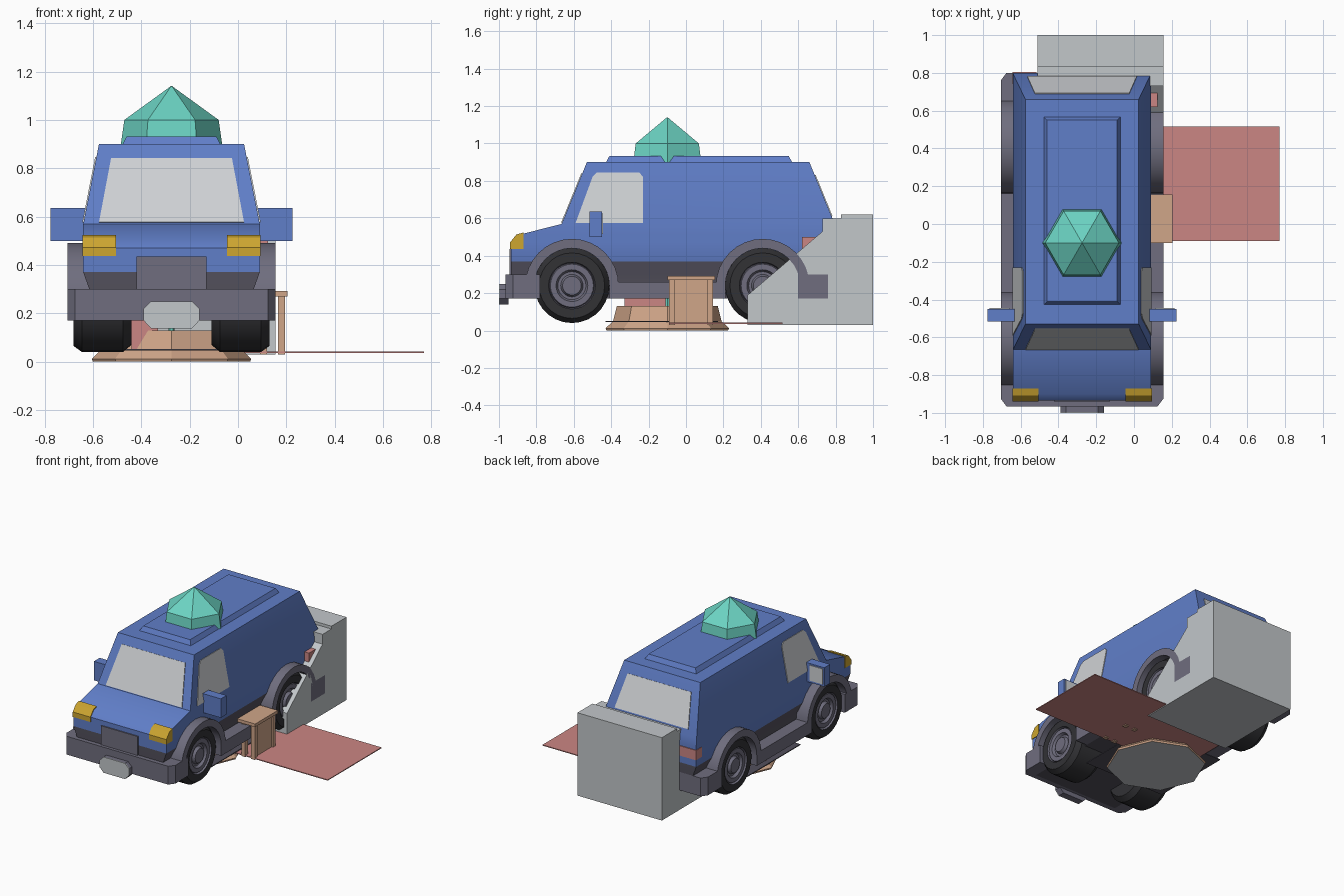
import bpy, bmesh, math
from mathutils import Vector

if "Cube" in bpy.data.objects:
    bpy.data.objects.remove(bpy.data.objects["Cube"])

CX = -0.275  # van centre line


def mat(name, r, g, b):
    m = bpy.data.materials.new(name)
    m.diffuse_color = (r, g, b, 1)
    m.use_nodes = True
    m.node_tree.nodes["Principled BSDF"].inputs["Base Color"].default_value = m.diffuse_color
    return m


BLUE = mat("blue paint", .117, .209, .578)
TRIM = mat("purple grey trim", .16, .155, .21)
DARK = mat("dark underbody", .085, .08, .107)
TYRE = mat("tyre black", .032, .032, .036)
GLASS = mat("pale glass", .62, .64, .66)
STONE = mat("light grey", .54, .57, .59)
YELLOW = mat("lamp yellow", .61, .38, .03)
PINK = mat("pink cloth", .6, .24, .23)
TAN = mat("tan wood", .63, .38, .25)
TEAL = mat("teal canvas", .15, .66, .55)


def finish(name, bm, *mats, smooth=False):
    bmesh.ops.recalc_face_normals(bm, faces=bm.faces)
    me = bpy.data.meshes.new(name)
    bm.to_mesh(me)
    bm.free()
    ob = bpy.data.objects.new(name, me)
    bpy.context.collection.objects.link(ob)
    for m in mats:
        me.materials.append(m)
    if smooth:
        bpy.ops.object.select_all(action='DESELECT')
        ob.select_set(True)
        bpy.context.view_layer.objects.active = ob
        bpy.ops.object.shade_smooth_by_angle(angle=math.radians(35))
    return ob


def loft(name, rings, *mats, smooth=False, rule=None):
    """Skin closed rings of equal length and cap both ends."""
    bm = bmesh.new()
    vs = [[bm.verts.new(p) for p in r] for r in rings]
    n = len(vs[0])
    for a, b in zip(vs, vs[1:]):
        for i in range(n):
            bm.faces.new((a[i], a[(i + 1) % n], b[(i + 1) % n], b[i]))
    bm.faces.new(vs[0][::-1])
    bm.faces.new(vs[-1])
    if rule:
        for f in bm.faces:
            f.material_index = rule(f.calc_center_median())
    return finish(name, bm, *mats, smooth=smooth)


def box(name, x0, x1, y0, y1, z0, z1, m, inset=0):
    def ring(z, i):
        return [(x0 + i, y0 + i, z), (x1 - i, y0 + i, z), (x1 - i, y1 - i, z), (x0 + i, y1 - i, z)]
    return loft(name, [ring(z0, 0), ring(z1, inset)], m)


def side_prism(name, x0, x1, yz, m, smooth=False):
    return loft(name, [[(x, y, z) for y, z in yz] for x in (x0, x1)], m, smooth=smooth)


def plate(name, pts, out, m):
    """Thin panel laid on a surface, raised towards 'out'."""
    p = [Vector(q) for q in pts]
    n = (p[1] - p[0]).cross(p[2] - p[0]).normalized()
    if n.dot(Vector(out)) < 0:
        n = -n
    return loft(name, [[q - n * .003 for q in p], [q + n * .005 for q in p]], m)


def lathe_z(name, x, y, prof, sides, *mats, rule=None):
    rings = [[(x + r * math.cos(2 * math.pi * i / sides), y + r * math.sin(2 * math.pi * i / sides), z)
              for i in range(sides)] for r, z in prof]
    return loft(name, rings, *mats, rule=rule)


# van body: rectangles (z, front y, rear y, half width) stacked upwards
levels = [(.17, -.93, .79, .34), (.30, -.935, .80, .34), (.37, -.935, .80, .365), (.47, -.935, .80, .365),
          (.51, -.90, .80, .365), (.57, -.665, .795, .365), (.90, -.53, .66, .30)]
loft("van_body", [[(CX - h, a, z), (CX + h, a, z), (CX + h, b, z), (CX - h, b, z)] for z, a, b, h in levels],
     BLUE, DARK, smooth=True, rule=lambda c: int(c.z < .37))
box("roof_panel", CX - .205, CX + .205, -.43, .57, .895, .932, BLUE, .02)


# glass panels
def screen_y(z):
    return -.665 + (z - .57) * .409


def rear_y(z):
    return .795 - (z - .57) * .409


def half(z):
    return .365 - (z - .57) * .197


plate("windscreen", [(CX - .30, screen_y(.575), .575), (CX + .30, screen_y(.575), .575),
                     (CX + .25, screen_y(.84), .84), (CX - .25, screen_y(.84), .84)], (0, -1, 0), GLASS)
plate("rear_window", [(CX - .29, rear_y(.61), .61), (CX + .29, rear_y(.61), .61),
                      (CX + .25, rear_y(.83), .83), (CX - .25, rear_y(.83), .83)], (0, 1, 0), GLASS)
WINDOW = [(-.59, .575), (-.50, .82), (-.475, .845), (-.25, .845), (-.23, .82), (-.23, .575)]
NOSE = [(-.94, .437), (-.94, .472), (-.907, .513), (-.87, .524), (-.87, .437)]


# wheel arch outline
def arch(cy):
    a = [math.pi * i / 16 for i in range(17)]
    return ([(cy + .25, .17)] + [(cy + .25 * math.cos(t), .24 + .25 * math.sin(t)) for t in a] + [(cy - .25, .17)]
            + [(cy - .2, .17)] + [(cy - .2 * math.cos(t), .24 + .2 * math.sin(t)) for t in a] + [(cy + .2, .17)])


# parts repeated on both sides
for s, side in ((-1, "left"), (1, "right")):
    def X(d):
        return CX + s * d
    plate(side + "_window", [(X(half(z)), y, z) for y, z in WINDOW], (s, 0, 0), GLASS)
    side_prism(side + "_headlight", X(.23), X(.369), NOSE, YELLOW)
    box(side + "_mirror", min(X(.355), X(.5)), max(X(.355), X(.5)), -.515, -.45, .5, .635, BLUE)
    plate(side + "_mirror_glass", [(X(.385), -.45, .515), (X(.49), -.45, .515),
                                   (X(.49), -.45, .625), (X(.385), -.45, .625)], (0, 1, 0), GLASS)
    box(side + "_tail_lamp", min(X(.24), X(.368)), max(X(.24), X(.368)), .74, .806, .42, .49, PINK)
    box(side + "_sill", min(X(.33), X(.43)), max(X(.33), X(.43)), -.38, .18, .17, .26, TRIM)
    for cy, end in ((-.61, "front"), (.41, "rear")):
        side_prism(f"{end}_{side}_arch", X(.34), X(.43), arch(cy), TRIM, smooth=True)
        # tyre with stepped hub
        prof = [(.17, .165), (.2, .20), (.2, .37), (.175, .405), (.125, .405), (.12, .385),
                (.115, .398), (.085, .398), (.075, .38), (.06, .38), (.05, .40)]
        rings = [[(X(d), cy + r * math.cos(2 * math.pi * i / 28), .24 + r * math.sin(2 * math.pi * i / 28))
                  for i in range(28)] for r, d in prof]
        loft(f"{end}_{side}_wheel", rings, TYRE, TRIM, smooth=True,
             rule=lambda c, cy=cy: int(math.hypot(c.y - cy, c.z - .24) < .123 and abs(c.x - CX) > .3))


# bumpers with chamfered corners
def bumper(name, y_in, y_out):
    k = .04 if y_out > y_in else -.04
    ring = [(CX - .43, y_in), (CX - .43, y_out - k), (CX - .40, y_out),
            (CX + .40, y_out), (CX + .43, y_out - k), (CX + .43, y_in)]
    loft(name, [[(x, y, z) for x, y in ring] for z in (.17, .30)], TRIM)


bumper("front_bumper", -.78, -.965)
bumper("rear_bumper", .6, .80)
box("grille", CX - .145, CX + .145, -.943, -.9, .29, .435, TRIM)

# front plate with clipped corners
octo = [(-.115, .17), (-.085, .138), (.085, .138), (.115, .17), (.115, .22), (.085, .25), (-.085, .25), (-.115, .22)]
loft("plate_holder", [[(CX + x, y, z) for x, z in octo] for y in (-.994, -.95)], TRIM)
plate("front_plate", [(CX + x, -.995, z) for x, z in octo], (0, -1, 0), STONE)

# sloped block behind the van
side_prism("sloped_counter", -.51, .155,
           [(.33, .03), (.33, .19), (.73, .53), (.73, .60), (.83, .60), (.83, .62), (1.0, .62), (1.0, .03)], STONE)

# parasol with its pole
lathe_z("parasol", CX, -.1, [(.21, .895), (.195, 1.0), (.002, 1.14)], 6, TEAL)
lathe_z("parasol_pole", CX, -.1, [(.012, .005), (.012, .9)], 6, TEAL)

# round base below the van, and things around it
lathe_z("round_base", CX, -.1, [(.325, 0), (.33, .012), (.29, .05), (.27, .13)], 8, TAN, STONE,
        rule=lambda c: int(c.z < .003))
box("dark_mat", -.60, .05, -.43, .17, .046, .052, DARK)
box("ground_rug", -.46, .77, -.09, .515, .036, .042, PINK)
box("pink_crate", -.44, -.33, -.33, -.1, .05, .18, PINK)
box("pink_seat", .08, .125, .62, .77, .2, .5, PINK)

# side table
box("table_top", -.05, .205, -.10, .155, .27, .292, TAN)
box("table_side", .165, .185, -.075, .13, .04, .27, TAN)
for y in (-.09, .115):
    for x in (.09, .165):
        box("table_leg", x, x + .03, y, y + .03, .03, .27, TAN)
